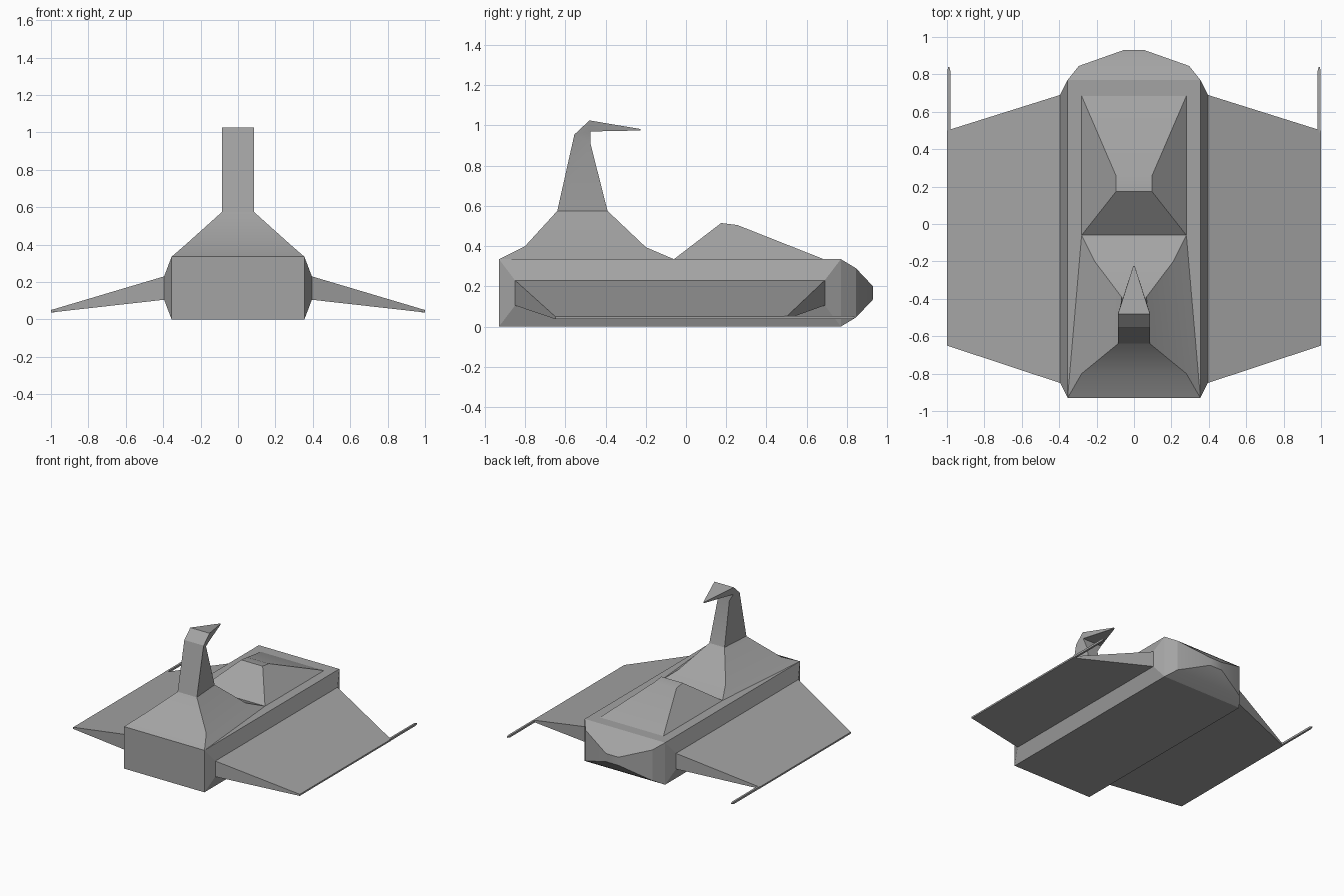
import bpy
import bmesh
import math

cube = bpy.data.objects.get("Cube")
if cube:
    bpy.data.objects.remove(cube, do_unlink=True)

GREY = (0.37, 0.37, 0.37, 1.0)
mat = bpy.data.materials.new("hull grey")
mat.use_nodes = True
mat.diffuse_color = GREY
mat.node_tree.nodes["Principled BSDF"].inputs["Base Color"].default_value = GREY


def loft(name, rings, smooth=True):
    """Skin a list of four-point rings and cap both ends."""
    bm = bmesh.new()
    loops = [[bm.verts.new(p) for p in ring] for ring in rings]
    for a, b in zip(loops, loops[1:]):
        for i in range(4):
            j = (i + 1) % 4
            bm.faces.new((a[i], a[j], b[j], b[i]))
    bm.faces.new(loops[0])
    bm.faces.new(loops[-1])
    bmesh.ops.recalc_face_normals(bm, faces=bm.faces[:])
    mesh = bpy.data.meshes.new(name)
    bm.to_mesh(mesh)
    bm.free()
    mesh.materials.append(mat)
    obj = bpy.data.objects.new(name, mesh)
    bpy.context.collection.objects.link(obj)
    if smooth:
        bpy.ops.object.select_all(action='DESELECT')
        obj.select_set(True)
        bpy.context.view_layer.objects.active = obj
        bpy.ops.object.shade_smooth_by_angle(angle=math.radians(30))
    return obj


def across_y(y, w, z0, z1):
    return [(-w, y, z0), (w, y, z0), (w, y, z1), (-w, y, z1)]


def across_x(x, y0, y1, z0, z1):
    return [(x, y0, z0), (x, y1, z0), (x, y1, z1), (x, y0, z1)]


def paired(front, rear):
    """Ring from a front and a rear edge, each given as (y, z, half width)."""
    (ya, za, wa), (yb, zb, wb) = front, rear
    return [(-wa, ya, za), (wa, ya, za), (wb, yb, zb), (-wb, yb, zb)]


TOP = 0.335

# Main body with the rounded end
loft("hull", [across_y(-0.93, 0.355, 0, TOP),
              across_y(0.77, 0.355, 0, TOP),
              across_y(0.845, 0.295, 0.045, 0.29),
              across_y(0.93, 0.055, 0.135, 0.2)])

# Side panels, wings and wingtip rods
for side, s in (("left", 1), ("right", -1)):
    root = (-0.85, 0.69, 0.105, 0.23)
    loft(side + "_side_panel", [across_x(s * 0.355, -0.93, 0.77, 0, TOP),
                                across_x(s * 0.395, *root)], False)
    loft(side + "_wing", [across_x(s * 0.395, *root),
                          across_x(s, -0.65, 0.5, 0.037, 0.05)], False)
    rod = []
    for y, r in ((0.49, 0.008), (0.82, 0.008), (0.84, 0.003)):
        rod.append([(s * 0.99 + dx * r, y, 0.045 + dz * r)
                    for dx, dz in ((-1, -1), (1, -1), (1, 1), (-1, 1))])
    loft(side + "_wingtip_rod", rod)

# Sloped base under the tower
loft("tower_base", [paired((-0.93, TOP, 0.355), (-0.06, TOP, 0.28)),
                    paired((-0.8, 0.4, 0.28), (-0.2, 0.395, 0.21)),
                    paired((-0.64, 0.575, 0.085), (-0.39, 0.575, 0.067))])

# Neck that bends over into a pointed head
loft("tower", [paired((-0.64, 0.575, 0.085), (-0.39, 0.575, 0.067)),
               paired((-0.555, 0.955, 0.085), (-0.475, 0.91, 0.05)),
               paired((-0.48, 1.025, 0.085), (-0.475, 0.97, 0.085)),
               paired((-0.225, 0.982, 0.004), (-0.225, 0.975, 0.004))])

# Raised canopy
loft("canopy", [paired((-0.06, TOP, 0.28), (0.685, TOP, 0.28)),
                paired((0.175, 0.515, 0.095), (0.255, 0.505, 0.095))])
